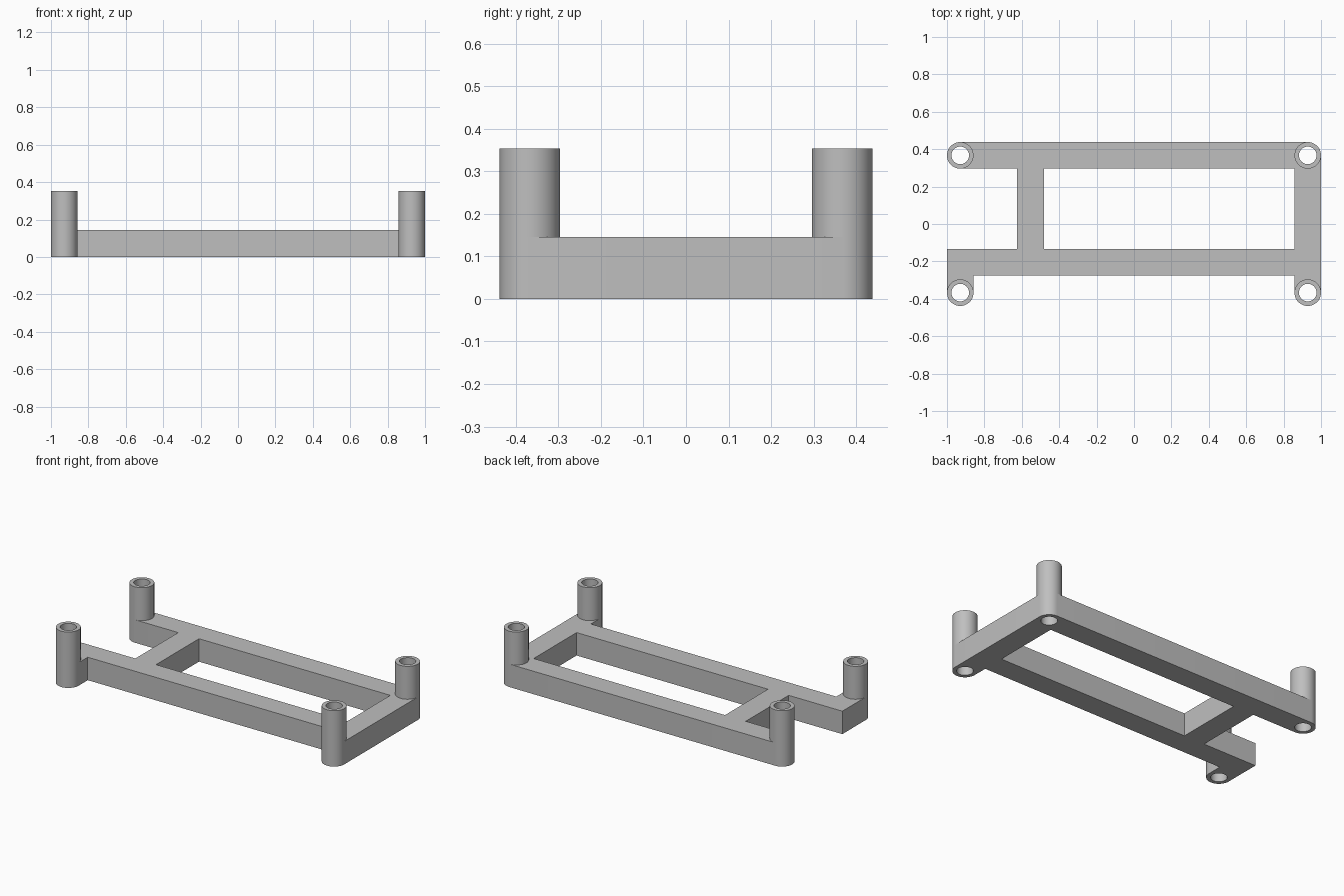
import bpy, bmesh
from math import sin, cos, radians

cube = bpy.data.objects.get("Cube")
if cube:
    bpy.data.objects.remove(cube, do_unlink=True)

grey = bpy.data.materials.new("plain grey")
grey.use_nodes = True
colour = (0.52, 0.52, 0.52, 1)
grey.diffuse_color = colour
grey.node_tree.nodes["Principled BSDF"].inputs["Base Color"].default_value = colour

POST_X, POST_Y, POST_R, BORE_R = 0.929, 0.367, 0.071, 0.047
FRAME_H, POST_H = 0.145, 0.353
INNER_X = POST_X - POST_R       # inner side of the end pieces
RAIL_Y = POST_Y - POST_R        # inner side of the back rail
FRONT_OUT, FRONT_IN = -0.275, -0.133
CROSS_OUT, CROSS_IN = -0.625, -0.48


def arc(cx, cy, r, start, end, step=7.5):
    n = round((end - start) / step)
    angles = [radians(start + (end - start) * i / n) for i in range(n + 1)]
    return [(cx + r * cos(a), cy + r * sin(a)) for a in angles]


def circle(cx, cy, r):
    return arc(cx, cy, r, 0, 360)[:-1]


def extruded(name, loops, z0, z1):
    """Fill closed loops (inner loops become holes) and extrude from z0 to z1."""
    curve = bpy.data.curves.new(name + " profile", 'CURVE')
    curve.dimensions = '2D'
    curve.fill_mode = 'BOTH'
    curve.extrude = (z1 - z0) / 2
    for loop in loops:
        spline = curve.splines.new('POLY')
        spline.points.add(len(loop) - 1)
        for point, (x, y) in zip(spline.points, loop):
            point.co = (x, y, 0, 1)
        spline.use_cyclic_u = True
    helper = bpy.data.objects.new(name + " helper", curve)
    bpy.context.collection.objects.link(helper)
    graph = bpy.context.evaluated_depsgraph_get()
    mesh = bpy.data.meshes.new_from_object(helper.evaluated_get(graph))
    bpy.data.objects.remove(helper, do_unlink=True)
    bpy.data.curves.remove(curve)

    # Weld the caps to the walls
    bm = bmesh.new()
    bm.from_mesh(mesh)
    bmesh.ops.remove_doubles(bm, verts=bm.verts, dist=0.0001)
    bmesh.ops.recalc_face_normals(bm, faces=bm.faces)
    bmesh.ops.translate(bm, verts=bm.verts, vec=(0, 0, (z0 + z1) / 2))
    bm.to_mesh(mesh)
    bm.free()
    mesh.materials.clear()
    mesh.materials.append(grey)
    obj = bpy.data.objects.new(name, mesh)
    bpy.context.collection.objects.link(obj)
    return obj


posts = {
    "front_right_post": (-POST_X, -POST_Y),
    "front_left_post": (POST_X, -POST_Y),
    "back_left_post": (POST_X, POST_Y),
    "back_right_post": (-POST_X, POST_Y),
}

# Frame: rails, end pieces and cross bar in one outline with rounded corners
outline = (
    arc(-POST_X, -POST_Y, POST_R, 180, 360)
    + [(-INNER_X, FRONT_OUT), (INNER_X, FRONT_OUT)]
    + arc(POST_X, -POST_Y, POST_R, 180, 360)
    + arc(POST_X, POST_Y, POST_R, 0, 90)
    + arc(-POST_X, POST_Y, POST_R, 90, 270)
    + [(CROSS_OUT, RAIL_Y), (CROSS_OUT, FRONT_IN), (-1, FRONT_IN)]
)
window = [(CROSS_IN, FRONT_IN), (INNER_X, FRONT_IN),
          (INNER_X, RAIL_Y), (CROSS_IN, RAIL_Y)]
bores = [circle(x, y, BORE_R) for x, y in posts.values()]
parts = [extruded("frame", [outline, window] + bores, 0, FRAME_H)]

# Hollow posts standing on the frame, in line with its bores
for name, (x, y) in posts.items():
    rings = [circle(x, y, POST_R), circle(x, y, BORE_R)]
    parts.append(extruded(name, rings, FRAME_H, POST_H))

# Smooth round walls with sharp rims
bpy.ops.object.select_all(action='DESELECT')
for part in parts:
    part.select_set(True)
bpy.context.view_layer.objects.active = parts[0]
bpy.ops.object.shade_smooth_by_angle(angle=radians(30))
